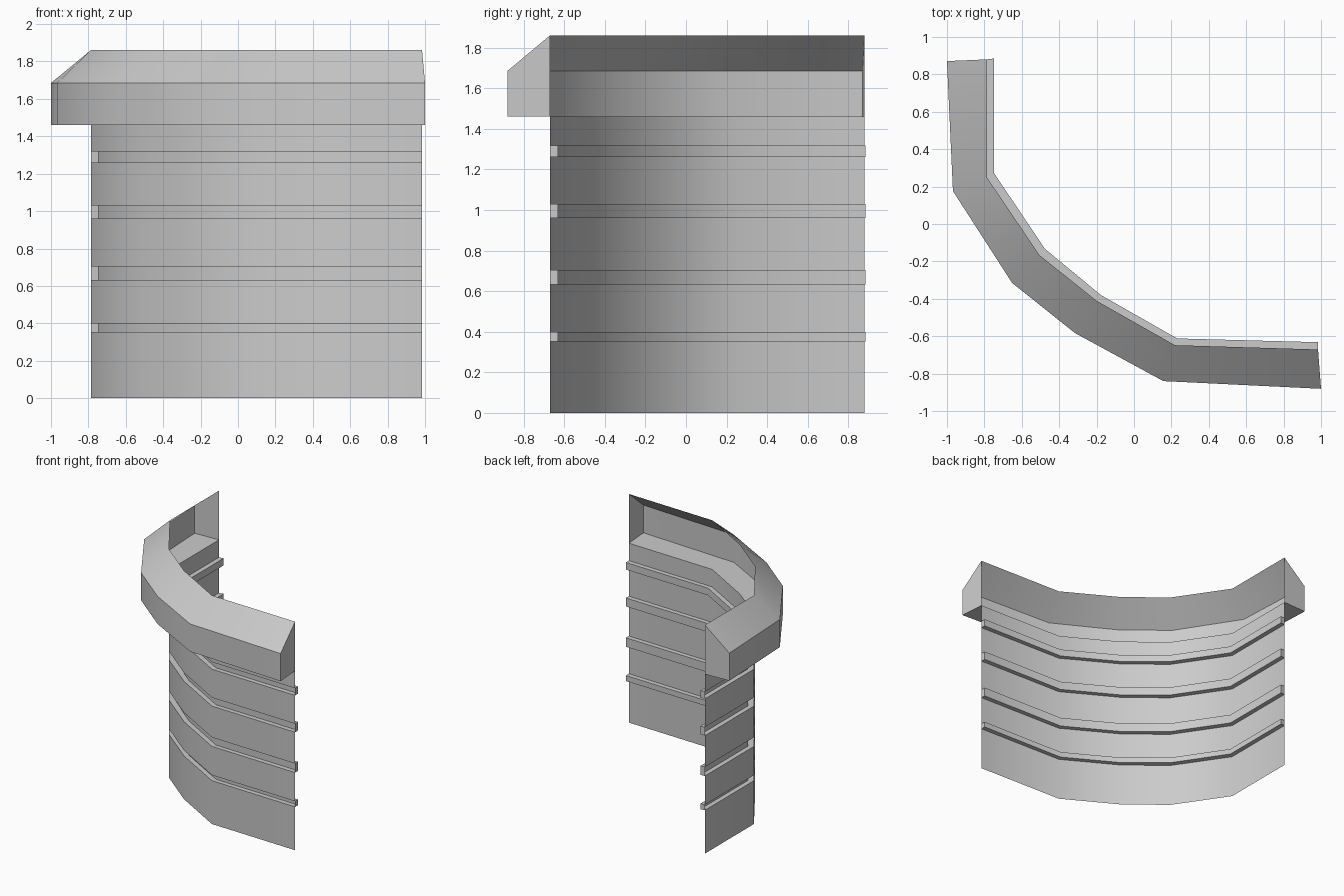
import bpy, bmesh, math

if "Cube" in bpy.data.objects:
    bpy.data.objects.remove(bpy.data.objects["Cube"])

# plan lines, from the left end round to the right end
WALL = [(-0.787, 0.88), (-0.787, 0.25), (-0.505, -0.167), (-0.198, -0.412), (0.219, -0.648), (0.984, -0.671)]
OUTER = [(-1.0, 0.871), (-0.968, 0.176), (-0.652, -0.315), (-0.316, -0.583), (0.157, -0.84), (1.0, -0.881)]
INNER = [(-0.749, 0.885), (-0.749, 0.273), (-0.476, -0.133), (-0.177, -0.38), (0.231, -0.612), (0.984, -0.632)]
GROOVES = [(0.353, 0.398), (0.632, 0.705), (0.96, 1.029), (1.26, 1.318)]
CORNICE_Z = (1.46, 1.685, 1.86)


def sweep(name, profile, caps):
    """Sheet through (plan line, height) pairs; caps = (first row, flip) closing four rows at both ends."""
    bm = bmesh.new()
    rows = [[bm.verts.new((x, y, z)) for x, y in line] for line, z in profile]
    for a, b in zip(rows, rows[1:]):
        for i in range(len(a) - 1):
            bm.faces.new((a[i], a[i + 1], b[i + 1], b[i]))
    for start, flip in caps:
        for end in (0, -1):
            loop = [r[end] for r in rows[start:start + 4]]
            if (end == -1) == flip:
                loop.reverse()
            bm.faces.new(loop)
    mesh = bpy.data.meshes.new(name)
    bm.to_mesh(mesh)
    bm.free()
    ob = bpy.data.objects.new(name, mesh)
    bpy.context.collection.objects.link(ob)
    bpy.ops.object.select_all(action='DESELECT')
    ob.select_set(True)
    bpy.context.view_layer.objects.active = ob
    bpy.ops.object.shade_smooth_by_angle(angle=math.radians(40))
    return ob


# curved wall sheet with four recessed grooves
profile = [(WALL, 0.0)]
for low, high in GROOVES:
    profile += [(WALL, low), (INNER, low), (INNER, high), (WALL, high)]
profile.append((WALL, CORNICE_Z[0]))
sweep("grooved_wall", profile, [(1 + 4 * k, False) for k in range(len(GROOVES))])

# overhanging cornice with a sloped top, hollow at the back
low, mid, top = CORNICE_Z
sweep("cornice", [(WALL, low), (OUTER, low), (OUTER, mid), (WALL, top)], [(0, True)])
